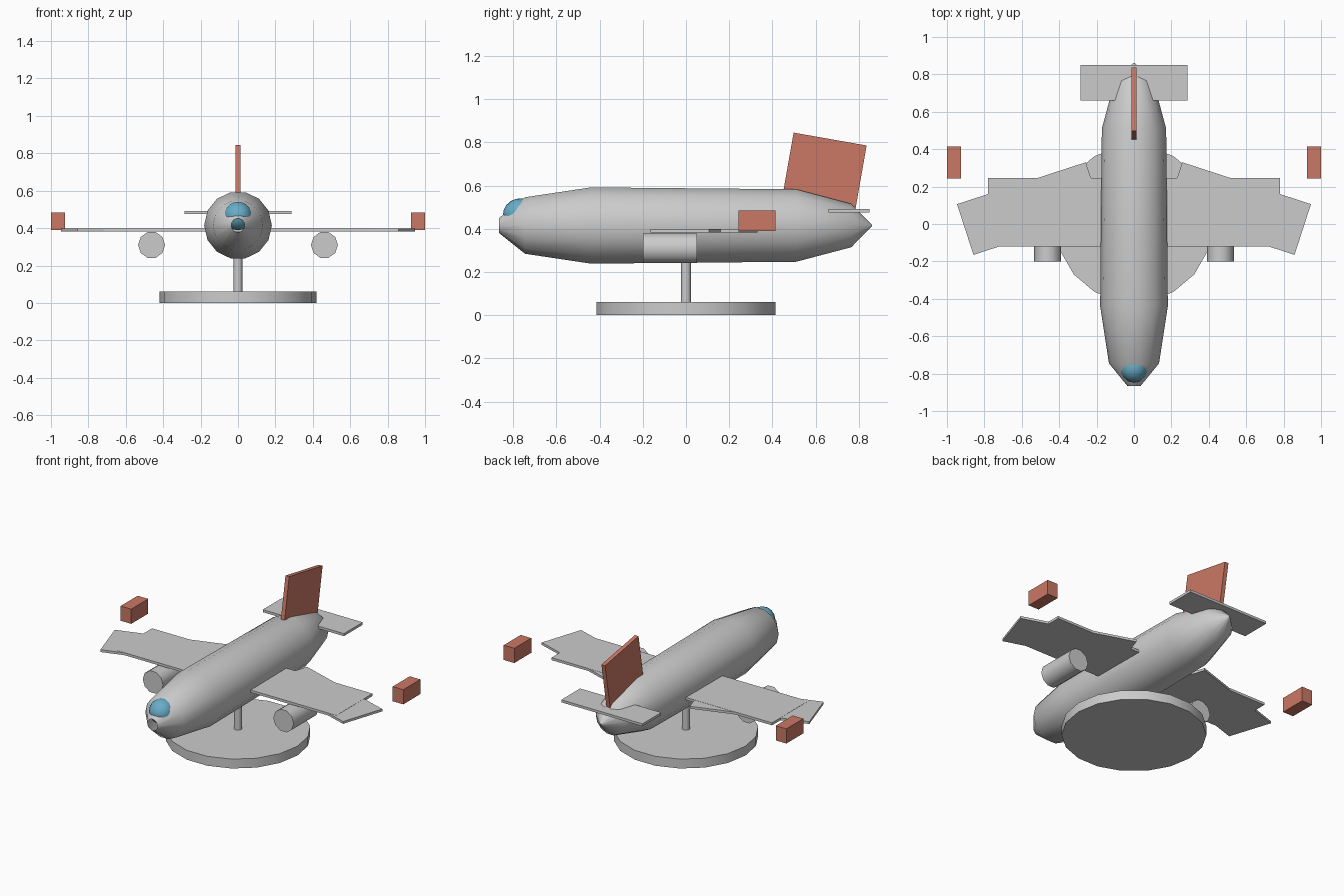
import bpy, bmesh
from math import pi, cos, sin, radians
from mathutils import Vector, Matrix

if "Cube" in bpy.data.objects:
    bpy.data.objects.remove(bpy.data.objects["Cube"])


def material(name, color):
    m = bpy.data.materials.new(name)
    m.diffuse_color = color
    m.use_nodes = True
    m.node_tree.nodes["Principled BSDF"].inputs["Base Color"].default_value = m.diffuse_color
    return m


RED = material("red_paint", (0.60, 0.19, 0.13, 1))
BLUE = material("blue_glass", (0.14, 0.42, 0.58, 1))


def finish(name, bm, mat=None, smooth=None):
    bmesh.ops.recalc_face_normals(bm, faces=bm.faces)
    mesh = bpy.data.meshes.new(name)
    bm.to_mesh(mesh)
    bm.free()
    ob = bpy.data.objects.new(name, mesh)
    bpy.context.collection.objects.link(ob)
    if mat:
        mesh.materials.append(mat)
    if smooth:
        bpy.ops.object.select_all(action='DESELECT')
        ob.select_set(True)
        bpy.context.view_layer.objects.active = ob
        bpy.ops.object.shade_smooth_by_angle(angle=radians(smooth))
    return ob


def box(name, center, size, rot=(0, 'Z'), mat=None):
    bm = bmesh.new()
    m = (Matrix.Translation(center) @ Matrix.Rotation(radians(rot[0]), 4, rot[1])
         @ Matrix.Diagonal((*size, 1)))
    bmesh.ops.create_cube(bm, size=1, matrix=m)
    return finish(name, bm, mat)


def lathe(name, center, profile, sides, axis='Z', start_cap=True, end_cap=True):
    """Rings of (position, radius) along the axis; first vertex lies on +x."""
    bm = bmesh.new()
    rings = []
    for t, r in profile:
        ring = []
        for i in range(sides):
            a = 2 * pi * i / sides
            u, v = r * cos(a), r * sin(a)
            p = (u, v, t) if axis == 'Z' else (u, t, v)
            ring.append(bm.verts.new(Vector(center) + Vector(p)))
        rings.append(ring)
    for a, b in zip(rings, rings[1:]):
        for i in range(sides):
            j = (i + 1) % sides
            bm.faces.new((a[i], a[j], b[j], b[i]))
    if start_cap:
        bm.faces.new(rings[0])
    if end_cap:
        bm.faces.new(rings[-1])
    return finish(name, bm, None, 40)


# Display stand
lathe("stand_base", (0, 0, 0), [(0, 0.42), (0.06, 0.42)], 18)
lathe("stand_pole", (0, 0, 0), [(0.06, 0.023), (0.30, 0.023)], 12)

# Fuselage, open at the nose
lathe("fuselage", (0, 0, 0.415),
      [(-0.865, 0.036), (-0.745, 0.134), (-0.44, 0.181), (0.51, 0.172),
       (0.765, 0.103), (0.86, 0.004)], 14, 'Y', start_cap=False)

# Windscreen
bm = bmesh.new()
bmesh.ops.create_uvsphere(bm, u_segments=16, v_segments=10, radius=1,
                          matrix=Matrix.Translation((0, -0.765, 0.465))
                          @ Matrix.Diagonal((0.076, 0.082, 0.076, 1)))
finish("windscreen", bm, BLUE, 40)

# Wings, engines and tip pods
box("wing_centre", (0, 0.0625, 0.391), (1.56, 0.365, 0.016))
for side, s in (("left", -1), ("right", 1)):
    box(side + "_swept_wing", (s * 0.558, 0.0825, 0.3905), (0.724, 0.285, 0.015),
        (-18 * s, 'Z'))
    lathe(side + "_engine", (s * 0.462, 0, 0.31), [(-0.2, 0.072), (0.05, 0.072)],
          10, 'Y')
    box(side + "_tip_pod", (s * 0.9625, 0.328, 0.437), (0.075, 0.172, 0.094), mat=RED)

# Tail
box("tailplane", (0, 0.755, 0.484), (0.574, 0.19, 0.016))
fin_up = Vector((0, -sin(radians(-10)) * -1, -cos(radians(-10))))
fin_center = Vector((0, 0.667, 0.815)) + fin_up * 0.16
box("tail_fin", fin_center, (0.026, 0.343, 0.32), (-10, 'X'), RED)
